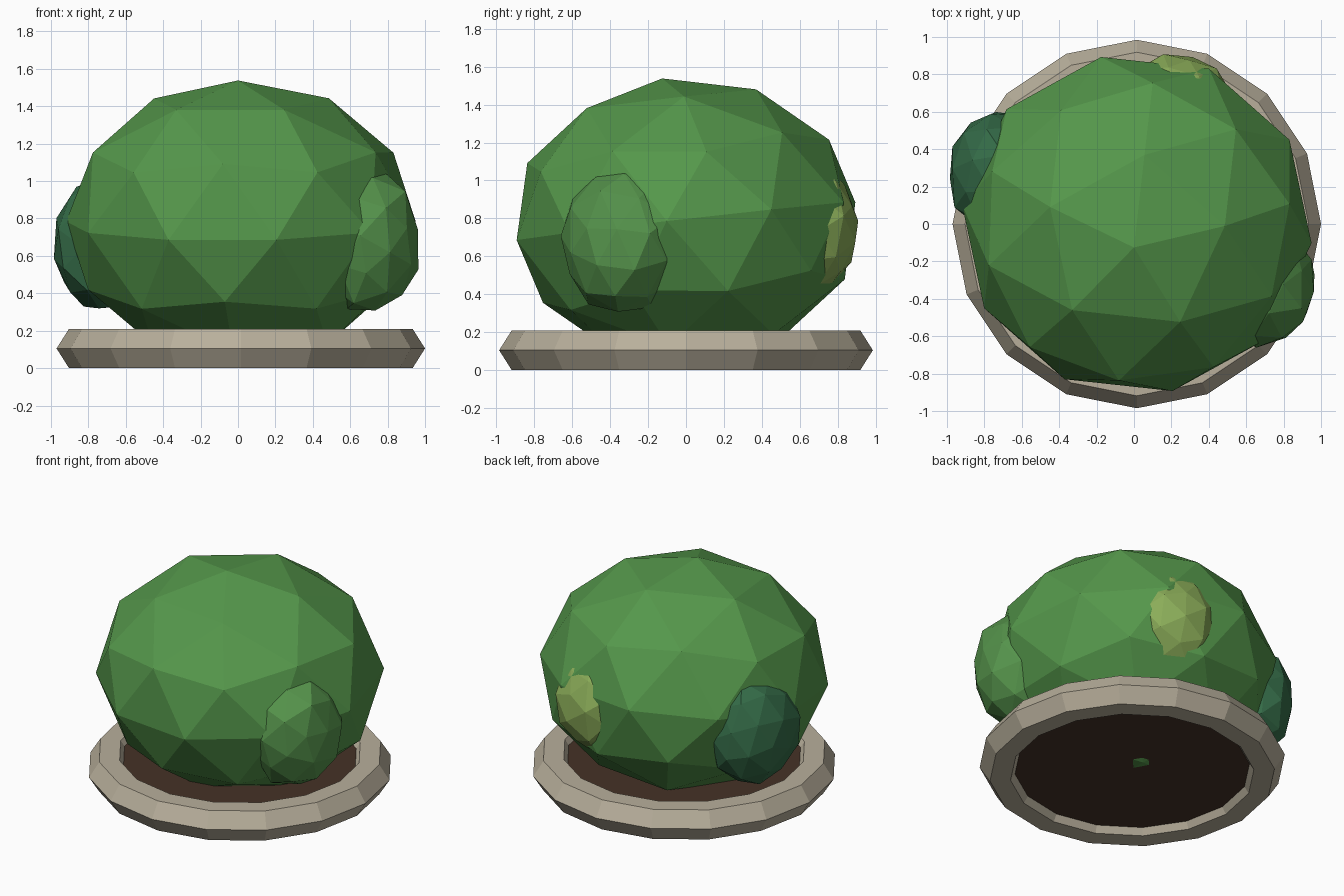
import bpy
import random
from math import radians
from mathutils import Euler, Matrix, Vector

if "Cube" in bpy.data.objects:
    bpy.data.objects.remove(bpy.data.objects["Cube"])

random.seed(4)


def material(name, rgb):
    m = bpy.data.materials.new(name)
    m.diffuse_color = (*rgb, 1)
    m.use_nodes = True
    m.node_tree.nodes["Principled BSDF"].inputs["Base Color"].default_value = m.diffuse_color
    return m


def finish(name, mat):
    ob = bpy.context.object
    ob.name = name
    ob.data.materials.append(mat)
    return ob


def foliage(name, centre, radii, turn, mat, jitter=0.0):
    """Low-poly leaf clump: turned unit icosphere, then stretched."""
    bpy.ops.mesh.primitive_ico_sphere_add(subdivisions=2, radius=1, location=centre)
    ob = finish(name, mat)
    ob.data.transform(Euler([radians(a) for a in turn]).to_matrix().to_4x4())
    for v in ob.data.vertices:
        v.co *= 1 + random.uniform(-jitter, jitter)
    ob.data.transform(Matrix.Diagonal(Vector((*radii, 1))))
    return ob


leaf = material("leaf_green", (0.09, 0.31, 0.07))
leaf_mid = material("leaf_mid_green", (0.09, 0.29, 0.07))
leaf_dark = material("leaf_dark_green", (0.035, 0.15, 0.065))
leaf_light = material("leaf_light_green", (0.26, 0.42, 0.10))
stone = material("stone", (0.48, 0.43, 0.33))
soil = material("soil", (0.06, 0.032, 0.02))

# Stone border: hexagonal section swept round 16 sides
bpy.ops.mesh.primitive_torus_add(major_segments=16, minor_segments=6,
                                 major_radius=0.852, minor_radius=0.133,
                                 location=(0.015, 0, 0.105))
ring = finish("stone_border", stone)
ring.data.transform(Matrix.Diagonal(Vector((1, 1, 0.105 / (0.866 * 0.133), 1))))

# Soil bed inside the border
bpy.ops.mesh.primitive_cylinder_add(vertices=16, radius=0.8, depth=0.125,
                                    location=(0.015, 0, 0.1075))
bed = finish("soil_bed", soil)
bed.data.transform(Matrix.Rotation(radians(11.25), 4, "Z"))

# Main bush, tipped slightly forward
foliage("bush", (0.015, 0, 0.785), (0.94, 0.92, 0.76), (7.5, -2.5, 11.5), leaf)

# Smaller clumps growing out of its sides
foliage("right_clump", (0.69, -0.33, 0.68), (0.29, 0.33, 0.39), (10, 20, 30), leaf_mid, 0.05)
foliage("left_clump", (-0.72, 0.28, 0.66), (0.28, 0.34, 0.37), (25, 5, 50), leaf_dark, 0.05)
foliage("back_clump", (0.22, 0.65, 0.76), (0.29, 0.26, 0.35), (5, 30, 15), leaf_light, 0.05)
